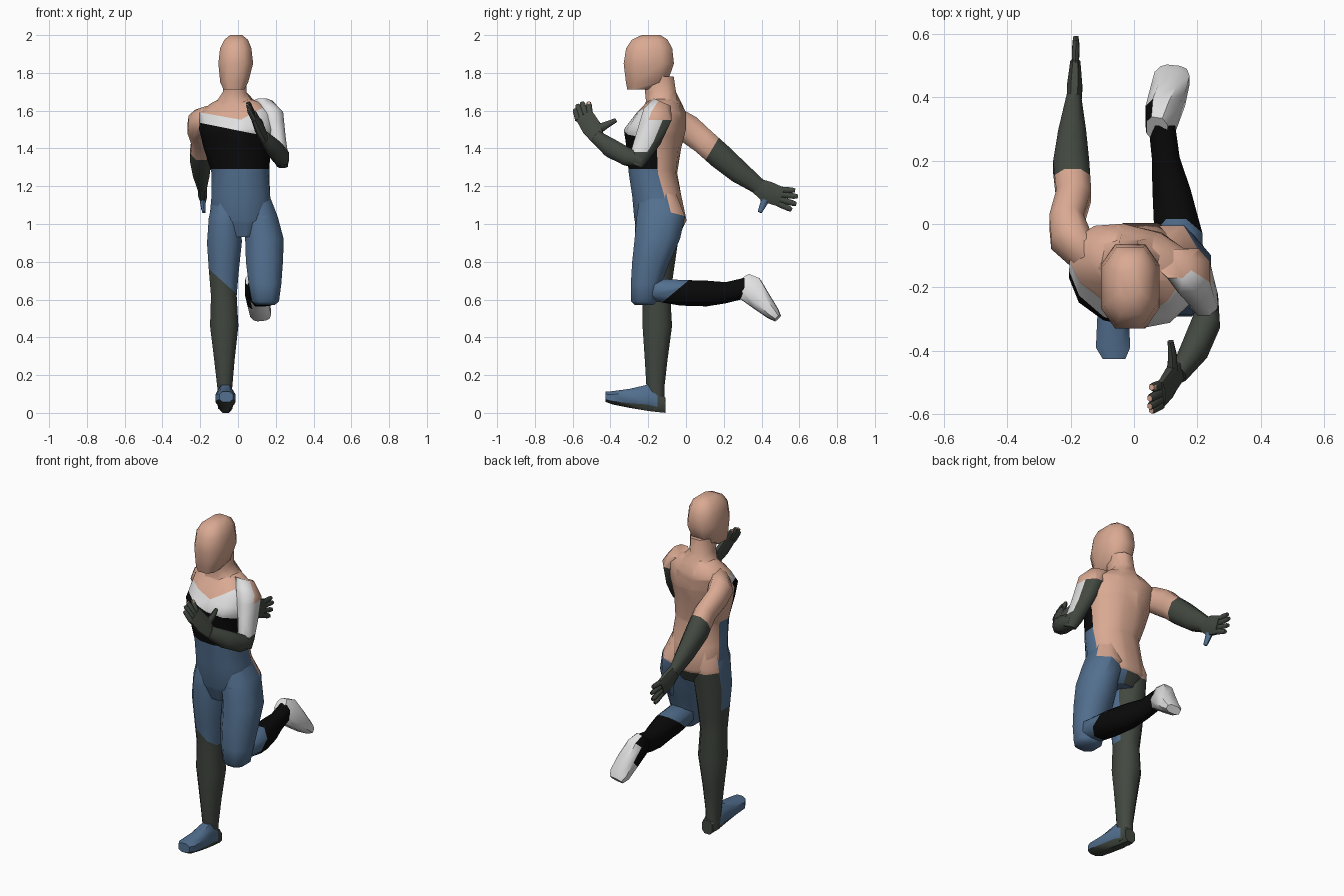
import bpy, bmesh, math
from mathutils import Vector

COLORS = {
    "skin": (0.70, 0.40, 0.29), "white": (0.74, 0.74, 0.74), "black": (0.003, 0.003, 0.003),
    "blue": (0.085, 0.16, 0.275), "dark_grey": (0.055, 0.065, 0.052),
}
NAMES = list(COLORS)
MATS = []
for n, c in COLORS.items():
    m = bpy.data.materials.new(n)
    m.diffuse_color = (*c, 1)
    MATS.append(m)

X, Y, Z = Vector((1, 0, 0)), Vector((0, 1, 0)), Vector((0, 0, 1))


def tube(name, rings, rule, axis=None, sides=8, power=0.9, cuts=(), smooth=60):
    """Loft rings (x, y, z, half width, half depth[, turn]) and colour faces by rule(centre, normal)."""
    bm = bmesh.new()
    pts = [Vector(r[:3]) for r in rings]
    loops = []
    for i, r in enumerate(rings):
        t = axis or (pts[min(i + 1, len(pts) - 1)] - pts[max(i - 1, 0)]).normalized()
        u = (X - t * X.dot(t)).normalized()
        v = t.cross(u)
        turn = r[5] if len(r) > 5 else 0
        top = math.cos(math.pi / sides) ** power
        loop = []
        for k in range(sides):
            a = 2 * math.pi * (k + 0.5) / sides
            ca, sa = math.cos(a), math.sin(a)
            du = math.copysign(abs(ca) ** power, ca) * r[3] / top
            dv = math.copysign(abs(sa) ** power, sa) * r[4] / top
            du, dv = du * math.cos(turn) - dv * math.sin(turn), du * math.sin(turn) + dv * math.cos(turn)
            loop.append(bm.verts.new(pts[i] + u * du + v * dv))
        loops.append(loop)
    for a, b in zip(loops, loops[1:]):
        for k in range(sides):
            j = (k + 1) % sides
            bm.faces.new((a[k], a[j], b[j], b[k]))
    bm.faces.new(loops[0])
    bm.faces.new(loops[-1])
    for co, no in cuts:  # split faces along colour borders
        bmesh.ops.bisect_plane(bm, geom=bm.verts[:] + bm.edges[:] + bm.faces[:],
                               plane_co=co, plane_no=no)
    bmesh.ops.recalc_face_normals(bm, faces=bm.faces[:])
    bm.normal_update()
    for f in bm.faces:
        col = rule if isinstance(rule, str) else rule(f.calc_center_median(), f.normal)
        f.material_index = NAMES.index(col)
    me = bpy.data.meshes.new(name)
    bm.to_mesh(me)
    bm.free()
    for m in MATS:
        me.materials.append(m)
    ob = bpy.data.objects.new(name, me)
    bpy.context.collection.objects.link(ob)
    bpy.ops.object.select_all(action='DESELECT')
    ob.select_set(True)
    bpy.context.view_layer.objects.active = ob
    bpy.ops.object.shade_smooth_by_angle(angle=math.radians(smooth))
    return ob


# Head and neck
tube("head", [(-.022, -.245, 1.713, .055, .066), (-.02, -.208, 1.75, .074, .11),
              (-.012, -.197, 1.85, .092, .133), (-.012, -.195, 1.93, .083, .122),
              (-.01, -.192, 1.975, .063, .095), (-.01, -.185, 2.0, .032, .05)],
     "skin", Z, power=0.75, smooth=55)
tube("neck", [(-.01, -.115, 1.59, .16, .1, -.25), (-.012, -.12, 1.65, .095, .085, -.2),
              (-.018, -.135, 1.7, .062, .082), (-.015, -.145, 1.78, .064, .08)], "skin", Z)


# Torso: bare back, white and black chest, blue belly
def torso_rule(c, n):
    if n.y > 0.1:
        return "skin" if c.z > 1.0 else "dark_grey" if c.x < .04 else "blue"
    if c.z > max(1.56 - .18 * (c.x + .03), 1.56 + .55 * (c.x - .03)):
        return "skin"
    if c.z > 1.495 - 0.2 * c.x:
        return "white"
    return "black" if c.z > 1.29 else "blue"


tube("torso", [(.01, -.14, .93, .1, .1), (.02, -.135, 1.02, .172, .138), (.015, -.155, 1.15, .155, .13),
               (.013, -.175, 1.27, .15, .125, -.08), (-.005, -.17, 1.4, .172, .138, -.15),
               (-.005, -.165, 1.5, .195, .155, -.22), (-.005, -.13, 1.59, .195, .12, -.25),
               (-.005, -.12, 1.64, .135, .085, -.25), (-.012, -.115, 1.665, .075, .07, -.2)],
     torso_rule, Z, sides=12,
     cuts=[((.04, 0, 0), X), ((0, 0, 1.0), Z), ((0, 0, 1.29), Z), ((0, 0, 1.495), (.2, 0, 1)),
           ((-.03, 0, 1.56), (.18, 0, 1)), ((.03, 0, 1.56), (-.55, 0, 1))])


# Standing leg: blue thigh front, dark back and shin
def stand_rule(c, n):
    if n.y > .3:
        return "skin" if c.z > 1.0 else "dark_grey"
    return "blue" if c.z > .65 - .9 * (c.x + .03) else "dark_grey"


tube("standing_leg", [(-.055, -.15, 1.17, .07, .09), (-.068, -.145, 1.03, .087, .126),
                      (-.072, -.155, .9, .092, .112), (-.075, -.155, .75, .079, .09),
                      (-.075, -.157, .62, .068, .074), (-.073, -.152, .46, .075, .078),
                      (-.072, -.158, .28, .054, .06), (-.07, -.162, .13, .039, .047),
                      (-.07, -.15, .02, .036, .038)],
     stand_rule, Z, cuts=[((0, 0, 1), Z), ((-.03, 0, .65), (.9, 0, 1))])
tube("standing_foot", [(-.065, -.108, .04, .034, .04), (-.067, -.2, .08, .043, .07),
                       (-.066, -.3, .077, .05, .05), (-.066, -.39, .08, .054, .035),
                       (-.063, -.425, .085, .036, .027)],
     lambda c, n: "dark_grey" if n.z < -.4 or c.y > -.15 else "blue", -Y, power=.75,
     cuts=[((0, -.15, 0), Y)], smooth=40)

# Raised leg: thigh, shin and foot
tube("raised_thigh", [(.085, -.15, 1.18, .07, .09), (.115, -.133, 1.04, .095, .128), (.14, -.152, .92, .102, .12),
                      (.14, -.185, .8, .098, .1), (.143, -.212, .68, .086, .08), (.145, -.222, .59, .072, .068),
                      (.145, -.222, .572, .05, .05)],
     lambda c, n: "skin" if n.y > .3 and c.z > 1.02 + .4 * (c.x - .1) else "blue", Z,
     cuts=[((.1, 0, 1.02), (-.4, 0, 1))])
tube("raised_shin", [(.145, -.25, .64, .05, .035), (.145, -.17, .652, .074, .06), (.14, -.03, .636, .076, .068),
                     (.118, .11, .632, .06, .068), (.1, .21, .636, .044, .056), (.088, .31, .66, .042, .055)],
     lambda c, n: "blue" if c.y < -.06 + 1.2 * (c.z - .64) else "black", Y,
     cuts=[((0, -.06, .64), (0, 1, -1.2))])
tube("raised_foot", [(.072, .3, .705, .034, .045), (.085, .335, .66, .05, .075), (.106, .4, .59, .056, .055),
                     (.12, .46, .527, .056, .036), (.125, .485, .502, .042, .022)],
     lambda c, n: "black" if n.x < -.6 and c.y < .4 else "white", power=.75, smooth=40)


# Back-swung arm, bare above the elbow
tube("rear_arm", [(-.14, -.13, 1.59, .05, .045), (-.195, -.06, 1.55, .066, .07), (-.213, .01, 1.505, .054, .075),
                  (-.19, .09, 1.44, .055, .068), (-.198, .18, 1.36, .057, .068),
                  (-.195, .28, 1.275, .044, .06), (-.19, .39, 1.195, .024, .042)],
     lambda c, n: "skin" if c.y < .14 + .6 * (c.z - 1.4) else "dark_grey", Vector((0, .8, -.6)),
     cuts=[((0, .14, 1.4), (0, 1, -.6))])


# Bent front arm, white sleeve outside
def sleeve_rule(c, n):
    if c.z > 1.55 and n.y > -.1:
        return "skin"
    return "dark_grey" if n.y > .3 or c.z < 1.38 else "white"


tube("front_upper_arm", [(.13, -.125, 1.645, .05, .05), (.175, -.15, 1.58, .064, .08), (.205, -.2, 1.45, .047, .07),
                         (.223, -.245, 1.36, .042, .052), (.235, -.265, 1.31, .03, .035)],
     sleeve_rule, Vector((0, -.4, -.9165)), cuts=[((0, 0, 1.38), Z), ((0, 0, 1.55), Z)])
tube("front_forearm", [(.238, -.235, 1.33, .028, .03), (.228, -.31, 1.355, .044, .048),
                       (.192, -.395, 1.4, .042, .05), (.14, -.475, 1.46, .026, .035)], "dark_grey")


# Hands: palm, four fingers and a thumb
def hand(name, palm, fingers, thumb, tip, thumb_color):
    tube(name + "_palm", palm, "dark_grey")
    for i, (a, b) in enumerate(fingers):
        a, b = Vector(a), Vector(b)
        m = a.lerp(b, .78)
        tube(f"{name}_finger_{i + 1}", [(*a, .012, .015), (*m, .011, .013), (*b, .008, .009)],
             lambda c, n: tip if (c - b).length < .012 else "dark_grey", sides=6)
    tube(name + "_thumb", [(*thumb[0], .017, .024), (*thumb[1], .014, .016), (*thumb[2], .009, .01)],
         thumb_color, sides=6)


hand("rear_hand", [(-.19, .37, 1.205, .023, .04), (-.187, .43, 1.17, .024, .057), (-.185, .505, 1.142, .016, .052)],
     [((-.185, .49, z), (-.183, y, zt)) for z, y, zt in
      ((1.182, .578, 1.178), (1.158, .592, 1.145), (1.132, .584, 1.105), (1.108, .56, 1.075))],
     [(-.187, .425, 1.15), (-.185, .41, 1.105), (-.18, .39, 1.062)], "dark_grey", "blue")
hand("front_hand", [(.14, -.465, 1.45, .023, .035), (.112, -.5, 1.51, .024, .052), (.083, -.54, 1.575, .016, .048)],
     [((.085, -.57, 1.55), (.055, -.588, 1.608)), ((.083, -.552, 1.565), (.05, -.575, 1.632)),
      ((.08, -.533, 1.58), (.05, -.55, 1.645)), ((.08, -.51, 1.585), (.055, -.515, 1.645))],
     [(.12, -.47, 1.5), (.122, -.42, 1.525), (.115, -.37, 1.55)], "skin", "dark_grey")
